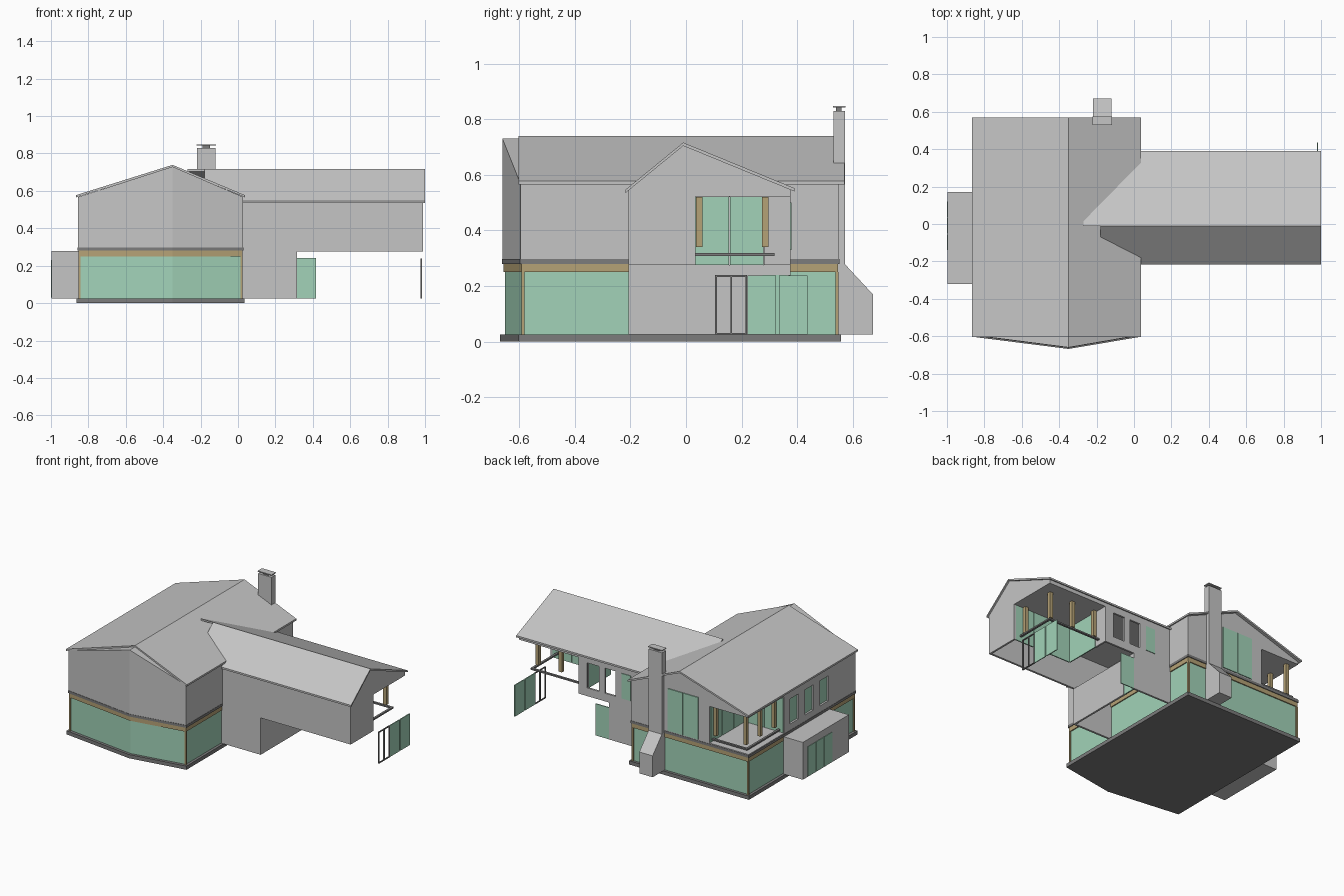
import bpy, bmesh


def material(name, rgb):
    m = bpy.data.materials.new(name)
    m.diffuse_color = (*rgb, 1)
    return m


GREY = material("plaster grey", (0.56, 0.56, 0.56))
DARK = material("dark grey", (0.2, 0.2, 0.2))
GLASS = material("green glass", (0.36, 0.65, 0.48))
WOOD = material("tan wood", (0.46, 0.36, 0.18))


def build(name, verts, faces, mat):
    me = bpy.data.meshes.new(name)
    me.from_pydata(verts, [], faces)
    bm = bmesh.new()
    bm.from_mesh(me)
    bmesh.ops.recalc_face_normals(bm, faces=bm.faces)
    bm.to_mesh(me)
    bm.free()
    ob = bpy.data.objects.new(name, me)
    bpy.context.collection.objects.link(ob)
    if mat:
        me.materials.append(mat)
    return ob


def prism(name, pts, axis, a, b, mat):
    """Extrude a 2D profile along x or y; the profile is (y, z) or (x, z)."""
    n = len(pts)
    place = (lambda p, t: (t, *p)) if axis == "x" else (lambda p, t: (p[0], t, p[1]))
    verts = [place(p, t) for t in (a, b) for p in pts]
    faces = [range(n), range(n, 2 * n)]
    faces += [(i, (i + 1) % n, n + (i + 1) % n, n + i) for i in range(n)]
    return build(name, verts, [tuple(f) for f in faces], mat)


def box(name, x0, x1, y0, y1, z0, z1, mat):
    return prism(name, [(x0, z0), (x1, z0), (x1, z1), (x0, z1)], "y", y0, y1, mat)


def bowed(name, grow, z0, z1, mat, ridge=0):
    """House footprint with a bowed front, flat or gabled on top."""
    l, r, f, b = -0.855 - grow, 0.028 + grow, -0.595 - grow, 0.55 + grow
    foot = [(l, f), (-0.35, f - 0.065), (r, f), (r, b), (-0.35, b), (l, b)]
    tops = [z1, z1 + ridge, z1, z1, z1 + ridge, z1]
    verts = [(*p, z0) for p in foot] + [(*p, z) for p, z in zip(foot, tops)]
    faces = [(0, 1, 4, 5), (1, 2, 3, 4), (6, 7, 10, 11), (7, 8, 9, 10)]
    faces += [(i, (i + 1) % 6, 6 + (i + 1) % 6, 6 + i) for i in range(6)]
    return build(name, verts, faces, mat)


def cut(ob, *dims):
    """Cut a box-shaped opening out of an object."""
    c = box("cutter", *dims, None)
    c.hide_render = True
    mod = ob.modifiers.new("opening", "BOOLEAN")
    mod.operation, mod.object, mod.solver = "DIFFERENCE", c, "EXACT"
    bpy.context.view_layer.objects.active = ob
    bpy.ops.object.modifier_apply(modifier=mod.name)
    bpy.data.objects.remove(c)


def roof_panel(name, p, q, axis, a, b):
    t = 0.012
    prism(name, [p, q, (q[0], q[1] - t), (p[0], p[1] - t)], axis, a, b, GREY)


# Main house: slab, glazed ground floor, bands, upper storey
bowed("base_slab", 0.008, 0, 0.025, DARK)
bowed("ground_floor_glass", -0.01, 0.025, 0.25, GLASS)
bowed("wood_band", -0.003, 0.25, 0.28, WOOD)
bowed("floor_band", 0.002, 0.28, 0.297, DARK)
upper = bowed("upper_storey", 0, 0.297, 0.567, GREY, 0.163)
cut(upper, -0.95, -0.56, 0.17, 0.7, 0.302, 0.55)
for x in (-0.853, 0.013):
    for y in (-0.592, 0.537):
        box("corner_trim", x, x + 0.012, y, y + 0.012, 0.025, 0.25, WOOD)

# Main roof
roof_panel("roof_west", (-0.867, 0.577), (-0.35, 0.739), "y", -0.603, 0.57)
roof_panel("roof_east", (0.038, 0.577), (-0.35, 0.739), "y", -0.603, 0.57)

# Rear balcony: glazing, posts, rails
for i in range(3):
    y = 0.175 + i * 0.125
    box("balcony_side_glass", -0.566, -0.56, y, y + 0.118, 0.305, 0.54, GLASS)
for i in range(2):
    x = -0.85 + i * 0.143
    box("balcony_back_glass", x, x + 0.138, 0.17, 0.176, 0.305, 0.54, GLASS)
for x, y in ((-0.575, 0.5), (-0.8, 0.5), (-0.8, 0.35), (-0.8, 0.2)):
    box("balcony_post", x - 0.012, x + 0.012, y - 0.012, y + 0.012, 0.34, 0.55, WOOD)
box("balcony_rail", -0.83, -0.56, 0.515, 0.53, 0.315, 0.325, DARK)
box("balcony_rail", -0.83, -0.815, 0.17, 0.53, 0.315, 0.325, DARK)

# Rear and west windows
for x in (-0.48, -0.362):
    box("rear_window", x, x + 0.112, 0.55, 0.556, 0.305, 0.59, GLASS)
for y in (0.06, -0.1, -0.26):
    cut(upper, -0.9, -0.84, y - 0.045, y + 0.045, 0.34, 0.51)
    box("west_window", -0.842, -0.836, y - 0.045, y + 0.045, 0.34, 0.51, GLASS)

# West annex with glazed doors
box("annex", -0.997, -0.85, -0.32, 0.172, 0.025, 0.278, GREY)
for i in range(3):
    y = -0.14 + i * 0.088
    box("annex_door", -1.0, -0.996, y, y + 0.084, 0.03, 0.23, GLASS)

# Chimney with sloped hearth and cap
box("chimney_shaft", -0.22, -0.12, 0.53, 0.572, 0.025, 0.83, GREY)
prism("chimney_hearth", [(0.55, 0.025), (0.672, 0.025), (0.672, 0.17), (0.57, 0.28), (0.55, 0.28)],
      "x", -0.22, -0.12, GREY)
box("chimney_cap", -0.222, -0.118, 0.528, 0.574, 0.842, 0.848, GREY)
box("chimney_flue", -0.19, -0.15, 0.54, 0.56, 0.83, 0.842, DARK)

# East wing: upper shell open beneath, corner balcony, north windows
wing = prism("wing_shell", [(-0.207, 0.275), (0.375, 0.275), (0.375, 0.548), (-0.01, 0.706), (-0.207, 0.548)],
             "x", 0.0, 0.99, GREY)
cut(wing, 0.045, 0.977, -0.193, 0.362, 0.1, 0.52)
cut(wing, 0.545, 1.1, 0.035, 0.5, 0.1, 0.521)
for x0, x1 in ((0.39, 0.48), (0.267, 0.345)):
    cut(wing, x0, x1, 0.34, 0.4, 0.33, 0.5)
box("wing_window", 0.15, 0.22, 0.374, 0.379, 0.33, 0.5, GLASS)

# Wing roof
roof_panel("wing_roof_south", (-0.217, 0.547), (-0.01, 0.716), "x", -0.18, 1.0)
roof_panel("wing_roof_north", (0.39, 0.552), (-0.01, 0.716), "x", -0.27, 1.0)

# Wing balcony: glazing, posts, rails
for i in range(3):
    x = 0.545 + i * 0.145
    box("wing_side_glass", x, x + 0.14, 0.028, 0.035, 0.275, 0.52, GLASS)
for i in range(2):
    y = 0.035 + i * 0.123
    box("wing_end_glass", 0.538, 0.545, y, y + 0.12, 0.275, 0.52, GLASS)
box("wing_end_wall", 0.533, 0.545, 0.28, 0.375, 0.275, 0.52, GREY)
for x, y in ((0.91, 0.048), (0.91, 0.285), (0.735, 0.285), (0.56, 0.285)):
    box("wing_post", x - 0.012, x + 0.012, y - 0.012, y + 0.012, 0.34, 0.52, WOOD)
box("wing_rail", 0.93, 0.945, 0.035, 0.318, 0.308, 0.318, DARK)
box("wing_rail", 0.545, 0.945, 0.303, 0.318, 0.308, 0.318, DARK)

# Entrance beneath the wing
box("entry_south_wall", 0.02, 0.315, -0.207, -0.193, 0.025, 0.276, GREY)
box("entry_north_wall", 0.02, 0.315, 0.362, 0.375, 0.025, 0.276, GREY)
box("entry_east_wall", 0.302, 0.315, -0.207, 0.275, 0.025, 0.276, GREY)
box("entry_east_glass", 0.304, 0.312, 0.275, 0.365, 0.025, 0.24, GLASS)
box("entry_lintel", 0.302, 0.315, 0.275, 0.365, 0.24, 0.276, GREY)
box("entry_door", 0.315, 0.417, 0.368, 0.374, 0.025, 0.24, GLASS)

# Free-standing screen at the wing end
for y in (0.222, 0.334):
    box("screen_glass", 0.978, 0.984, y, y + 0.102 , 0.025, 0.238, GLASS)
for y in (0.105, 0.16, 0.214):
    box("screen_upright", 0.977, 0.985, y, y + 0.006, 0.025, 0.238, DARK)
for z in (0.025, 0.233):
    box("screen_bar", 0.977, 0.985, 0.105, 0.22, z, z + 0.006, DARK)
